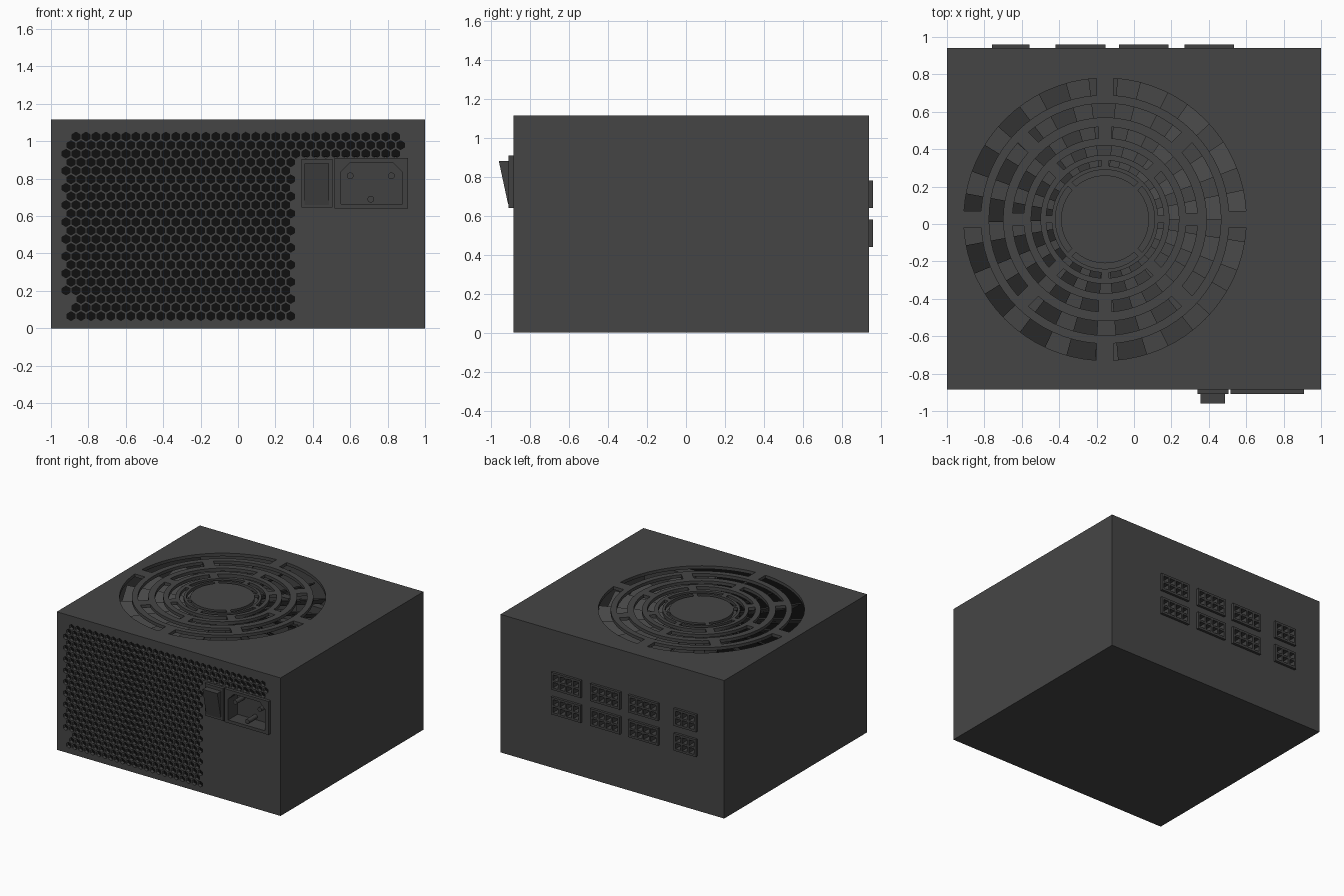
import bpy, bmesh, math
from mathutils import Vector

if "Cube" in bpy.data.objects:
    bpy.data.objects.remove(bpy.data.objects["Cube"])


def material(name, v):
    m = bpy.data.materials.new(name)
    m.diffuse_color = (v, v, v, 1)
    m.use_nodes = True
    m.node_tree.nodes["Principled BSDF"].inputs["Base Color"].default_value = m.diffuse_color
    return m


CASE = material("case charcoal", 0.06)
PLASTIC = material("plastic charcoal", 0.052)
BLACK = material("vent black", 0.005)


def finish(bm, name, mat):
    bmesh.ops.recalc_face_normals(bm, faces=bm.faces)
    me = bpy.data.meshes.new(name)
    bm.to_mesh(me)
    bm.free()
    me.materials.append(mat)
    ob = bpy.data.objects.new(name, me)
    bpy.context.collection.objects.link(ob)
    return ob


def prism(bm, pts, lo, hi, axis):
    """Extrude a 2D outline along y (points are x, z) or z (points are x, y)."""
    def place(p, d):
        return Vector((p[0], d, p[1])) if axis == "y" else Vector((p[0], p[1], d))
    a = [bm.verts.new(place(p, lo)) for p in pts]
    b = [bm.verts.new(place(p, hi)) for p in pts]
    n = len(pts)
    bm.faces.new(a)
    bm.faces.new(b[::-1])
    for i in range(n):
        j = (i + 1) % n
        bm.faces.new((a[i], b[i], b[j], a[j]))


def rect(x0, x1, z0, z1):
    return [(x0, z0), (x1, z0), (x1, z1), (x0, z1)]


def circle(cx, cy, r, n, start=0.0):
    return [(cx + r * math.cos(start + math.tau * i / n),
             cy + r * math.sin(start + math.tau * i / n)) for i in range(n)]


def box(bm, x0, x1, y0, y1, z0, z1):
    prism(bm, rect(x0, x1, z0, z1), y0, y1, "y")


def cut(ob, cutter):
    cutter.hide_render = True
    mod = ob.modifiers.new("cut", "BOOLEAN")
    mod.operation = "DIFFERENCE"
    mod.solver = "MANIFOLD"
    mod.object = cutter
    bpy.context.view_layer.objects.active = ob
    bpy.ops.object.modifier_apply(modifier=mod.name)
    bpy.data.objects.remove(cutter)


FRONT, BACK, TOP, T = -0.885, 0.94, 1.115, 0.025
FX, FY = -0.155, 0.025  # fan centre
# back connectors: x range and number of pin columns
PLUGS = [(-0.76, -0.56, 3), (-0.42, -0.153, 4), (-0.08, 0.185, 4), (0.27, 0.535, 4)]
PLUG_ROWS = [(0.44, 0.58), (0.64, 0.78)]

# hollow case
bm = bmesh.new()
box(bm, -1, 1, FRONT, BACK, 0, TOP)
case = finish(bm, "case", CASE)
bm = bmesh.new()
box(bm, -1 + T, 1 - T, FRONT + T, BACK - T, T, TOP - T)
cut(case, finish(bm, "cavity_cutter", CASE))

bm = bmesh.new()
# honeycomb vent, with its top three rows running over the socket
DX, DZ = 0.0534, 0.0457
missing = {(1, 0), (2, 0), (21, 0)}
for row in range(22):
    start = -0.9195 if row % 2 else -0.893
    limit = 0.875 if row >= 19 else 0.295
    for k in range(40):
        x = start + k * DX
        if x > limit or (row, k) in missing:
            continue
        prism(bm, circle(x, 0.065 + row * DZ, 0.0235, 6, math.pi / 6),
              FRONT - 0.02, FRONT + T + 0.02, "y")
# ring slots of the fan grille, with bridges staggered ring by ring
RINGS = [(0.755, 0.665, 0.09), (0.62, 0.545, 0.08), (0.495, 0.435, 0.07),
         (0.395, 0.345, 0.06), (0.315, 0.285, 0.04), (0.265, 0.235, 0.03)]
for i, (ro, ri, gap) in enumerate(RINGS):
    for q in range(4):
        base = q * math.pi / 2 + (i % 2) * math.pi / 4
        pts = []
        for r, order in ((ro, range(17)), (ri, range(16, -1, -1))):
            g = math.asin(gap / 2 / r)
            for s in order:
                a = base + g + (math.pi / 2 - 2 * g) * s / 16
                pts.append((FX + r * math.cos(a), FY + r * math.sin(a)))
        prism(bm, pts, TOP - T - 0.02, TOP + 0.02, "z")
# openings for the socket and the connectors
box(bm, 0.54, 0.89, FRONT - 0.02, FRONT + T + 0.02, 0.655, 0.895)
for x0, x1, n in PLUGS:
    for z0, z1 in PLUG_ROWS:
        box(bm, x0 + 0.005, x1 - 0.005, BACK - T - 0.02, BACK + 0.02, z0 + 0.005, z1 - 0.005)
cut(case, finish(bm, "opening_cutter", CASE))

# dark mesh behind the honeycomb
bm = bmesh.new()
box(bm, -0.96, 0.32, FRONT + T, FRONT + T + 0.01, 0.03, 1.08)
box(bm, 0.32, 0.93, FRONT + T, FRONT + T + 0.01, 0.915, 1.08)
finish(bm, "vent_backing", BLACK)

# fan hub and tilted blades
bm = bmesh.new()
prism(bm, circle(FX, FY, 0.27, 48), 0.93, 1.06, "z")
finish(bm, "fan_hub", CASE)
bm = bmesh.new()
BLADES = 17
for b in range(BLADES):
    a0 = math.tau * b / BLADES
    corners = []
    for dz in (0, -0.012):
        for r, da, z in ((0.26, 0, 1.06), (0.77, 0, 1.06), (0.77, 0.21, 0.95), (0.26, 0.21, 1.0)):
            a = a0 + da
            corners.append(bm.verts.new((FX + r * math.cos(a), FY + r * math.sin(a), z + dz)))
    u, d = corners[:4], corners[4:]
    bm.faces.new(u)
    bm.faces.new(d[::-1])
    for i in range(4):
        j = (i + 1) % 4
        bm.faces.new((u[i], d[i], d[j], u[j]))
finish(bm, "fan_blades", CASE)

# power socket with a recess whose top corners are cut off
bm = bmesh.new()
box(bm, 0.515, 0.91, -0.91, -0.77, 0.64, 0.91)
socket = finish(bm, "power_socket", PLASTIC)
bm = bmesh.new()
prism(bm, [(0.55, 0.665), (0.88, 0.665), (0.88, 0.835), (0.83, 0.885),
           (0.60, 0.885), (0.55, 0.835)], -0.95, -0.79, "y")
cut(socket, finish(bm, "socket_cutter", PLASTIC))
bm = bmesh.new()
for x, z in ((0.60, 0.815), (0.82, 0.815), (0.71, 0.69)):
    prism(bm, circle(x, z, 0.018, 16), -0.895, -0.785, "y")
finish(bm, "socket_pins", PLASTIC)

# switch frame and wedge rocker
bm = bmesh.new()
box(bm, 0.34, 0.505, -0.91, FRONT + 0.01, 0.645, 0.905)
finish(bm, "switch_frame", PLASTIC)
bm = bmesh.new()
box(bm, 0.355, 0.487, -0.96, -0.90, 0.66, 0.88)
for v in bm.verts:
    if v.co.y < -0.95 and v.co.z < 0.7:
        v.co.y = -0.913
finish(bm, "rocker_switch", PLASTIC)

# modular connectors: blocks with a grid of square holes
for c, (x0, x1, n) in enumerate(PLUGS):
    for r, (z0, z1) in enumerate(PLUG_ROWS):
        bm = bmesh.new()
        box(bm, x0, x1, BACK - 0.08, 0.96, z0, z1)
        plug = finish(bm, f"connector_{c + 1}_{r + 1}", PLASTIC)
        bm = bmesh.new()
        px, pz, m = (x1 - x0 - 0.02) / n, (z1 - z0 - 0.02) / 2, 0.008
        for i in range(n):
            for j in range(2):
                hx, hz = x0 + 0.01 + i * px, z0 + 0.01 + j * pz
                box(bm, hx + m, hx + px - m, BACK - 0.06, 1.0, hz + m, hz + pz - m)
        cut(plug, finish(bm, "pin_hole_cutter", PLASTIC))
